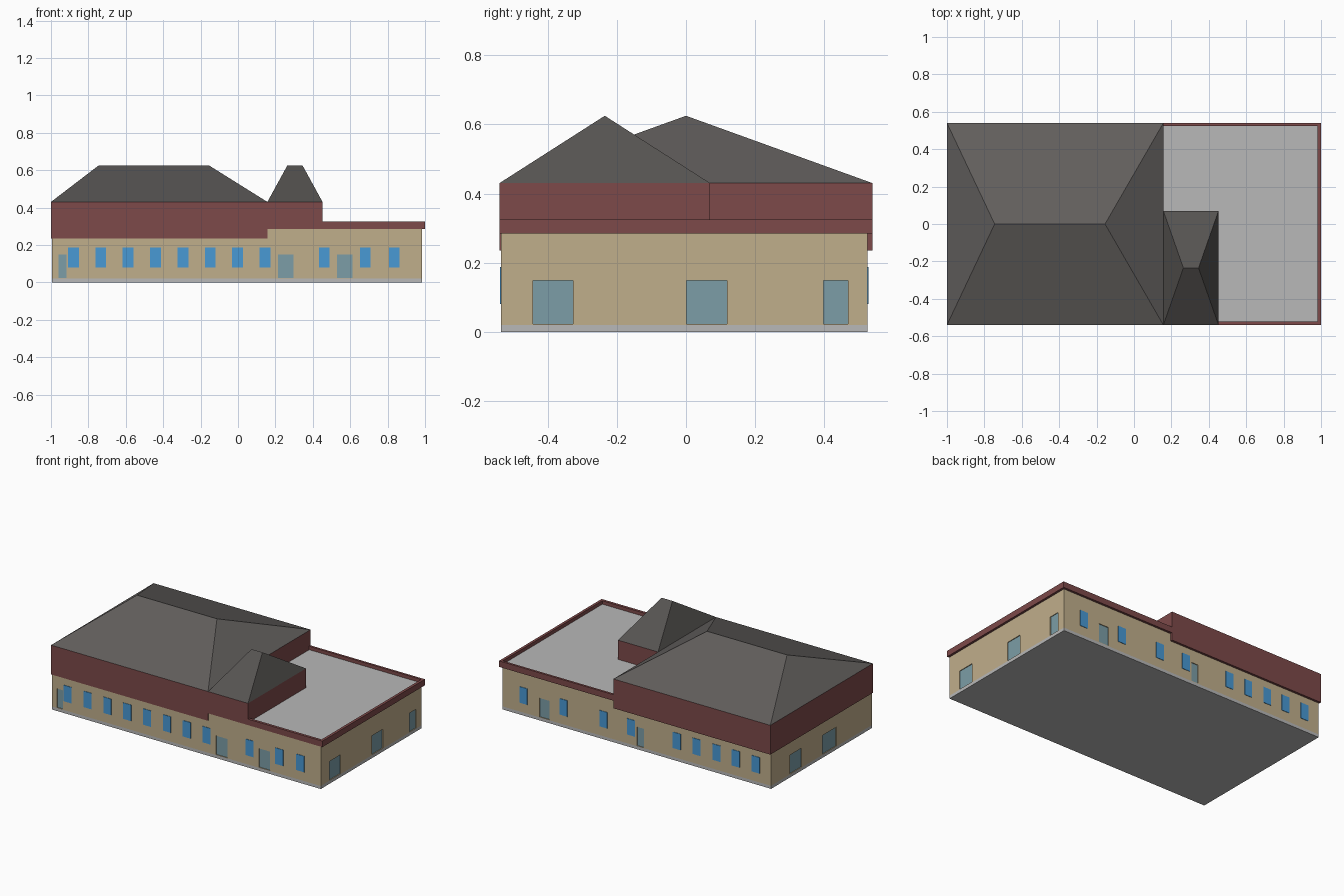
import bpy, bmesh

if "Cube" in bpy.data.objects:
    bpy.data.objects.remove(bpy.data.objects["Cube"])


def mat(name, r, g, b):
    m = bpy.data.materials.new(name)
    m.diffuse_color = (r, g, b, 1)
    m.use_nodes = True
    m.node_tree.nodes["Principled BSDF"].inputs["Base Color"].default_value = m.diffuse_color
    return m


TAN = mat("tan_wall", 0.53, 0.425, 0.26)
RED = mat("dark_red_trim", 0.205, 0.067, 0.067)
ROOF = mat("roof_grey", 0.122, 0.114, 0.110)
ROOF2 = mat("small_roof_grey", 0.092, 0.086, 0.082)
GREY = mat("light_grey", 0.48, 0.48, 0.48)
BLUE = mat("window_blue", 0.065, 0.32, 0.66)
GLASS = mat("door_glass", 0.2, 0.34, 0.385)


def make(name, bm, material):
    bmesh.ops.recalc_face_normals(bm, faces=bm.faces)
    me = bpy.data.meshes.new(name)
    bm.to_mesh(me)
    bm.free()
    ob = bpy.data.objects.new(name, me)
    bpy.context.collection.objects.link(ob)
    if material:
        me.materials.append(material)
    return ob


def add_box(bm, x, y, z):
    vs = bmesh.ops.create_cube(bm, size=1)["verts"]
    for v in vs:
        v.co = [(a + b) / 2 + c * (b - a) for c, (a, b) in zip(v.co, (x, y, z))]


def boxes(name, material, *specs):
    bm = bmesh.new()
    for s in specs:
        add_box(bm, *s)
    return make(name, bm, material)


def hip_roof(name, material, x0, x1, y0, y1, z0, z1, r0, r1, ry):
    # rectangular eaves with a ridge along x
    bm = bmesh.new()
    a, b, c, d = [bm.verts.new((x, y, z0)) for x, y in
                  ((x0, y0), (x1, y0), (x1, y1), (x0, y1))]
    e, f = bm.verts.new((r0, ry, z1)), bm.verts.new((r1, ry, z1))
    for fc in ((a, b, f, e), (b, c, f), (c, d, e, f), (d, a, e), (d, c, b, a)):
        bm.faces.new(fc)
    return make(name, bm, material)


# wall planes
WX0, WX1, WY0, WY1 = -0.995, 0.985, -0.535, 0.525
SPLIT, MID = 0.157, 0.452

# walls and plinth
walls = boxes("walls", TAN, ((WX0, WX1), (WY0, WY1), (0.02, 0.285)))
boxes("plinth", GREY, ((WX0, WX1), (WY0, WY1), (0, 0.02)))

# red upper blocks
boxes("main_upper_band", RED, ((-1, SPLIT), (-0.54, 0.54), (0.235, 0.43)))
boxes("entrance_upper_band", RED, ((SPLIT, MID), (-0.54, 0.07), (0.285, 0.43)))

# parapet and flat roof
PZ = (0.285, 0.325)
boxes("parapet", RED,
      ((SPLIT, 1), (-0.54, -0.522), PZ),
      ((SPLIT, 1), (0.525, 0.54), PZ),
      ((0.982, 1), (-0.522, 0.525), PZ))
boxes("flat_roof", GREY, ((SPLIT, 0.982), (-0.522, 0.525), (0.28, 0.302)))

# hip roofs
hip_roof("main_hip_roof", ROOF, -1, SPLIT, -0.54, 0.54, 0.43, 0.625,
         -0.745, -0.155, 0)
hip_roof("entrance_hip_roof", ROOF2, SPLIT, MID, -0.54, 0.07, 0.43, 0.625,
         0.264, 0.345, -0.235)


def span(side, lo, hi, d_in, d_out, z):
    # box on one wall, from d_in behind to d_out in front of its plane
    if side == "front":
        return ((lo, hi), (WY0 - d_out, WY0 + d_in), z)
    if side == "back":
        return ((lo, hi), (WY1 - d_in, WY1 + d_out), z)
    if side == "left":
        return ((WX0 - d_out, WX0 + d_in), (lo, hi), z)
    return ((WX1 - d_in, WX1 + d_out), (lo, hi), z)


# windows
front_x = [-0.88 + 0.1463 * i for i in range(8)] + [0.461, 0.68, 0.835]
back_x = [0.83, 0.535, 0.24, 0.037, -0.30, -0.447, -0.594, -0.735, -0.883]
boxes("windows", BLUE,
      *[span(s, x - 0.029, x + 0.029, 0.003, 0.003, (0.08, 0.187))
        for s, xs in (("front", front_x), ("back", back_x)) for x in xs])

# glazed doors set into shallow recesses
doors = [("front", -0.96, -0.917), ("front", 0.213, 0.297), ("front", 0.528, 0.612),
         ("right", -0.443, -0.327), ("right", 0.002, 0.119), ("right", 0.397, 0.468),
         ("back", 0.638, 0.711), ("back", -0.057, -0.006),
         ("left", 0.203, 0.328), ("left", -0.161, -0.015)]
DZ = (0.023, 0.149)
cutter = boxes("door_cutter", None,
               *[span(s, a, b, 0.008, 0.02, DZ) for s, a, b in doors])
cutter.hide_render = True
cutter.hide_viewport = True
cut = walls.modifiers.new("door_recesses", "BOOLEAN")
cut.operation = "DIFFERENCE"
cut.solver = "EXACT"
cut.object = cutter
boxes("doors", GLASS,
      *[span(s, a, b, 0.011, -0.005, DZ) for s, a, b in doors])
